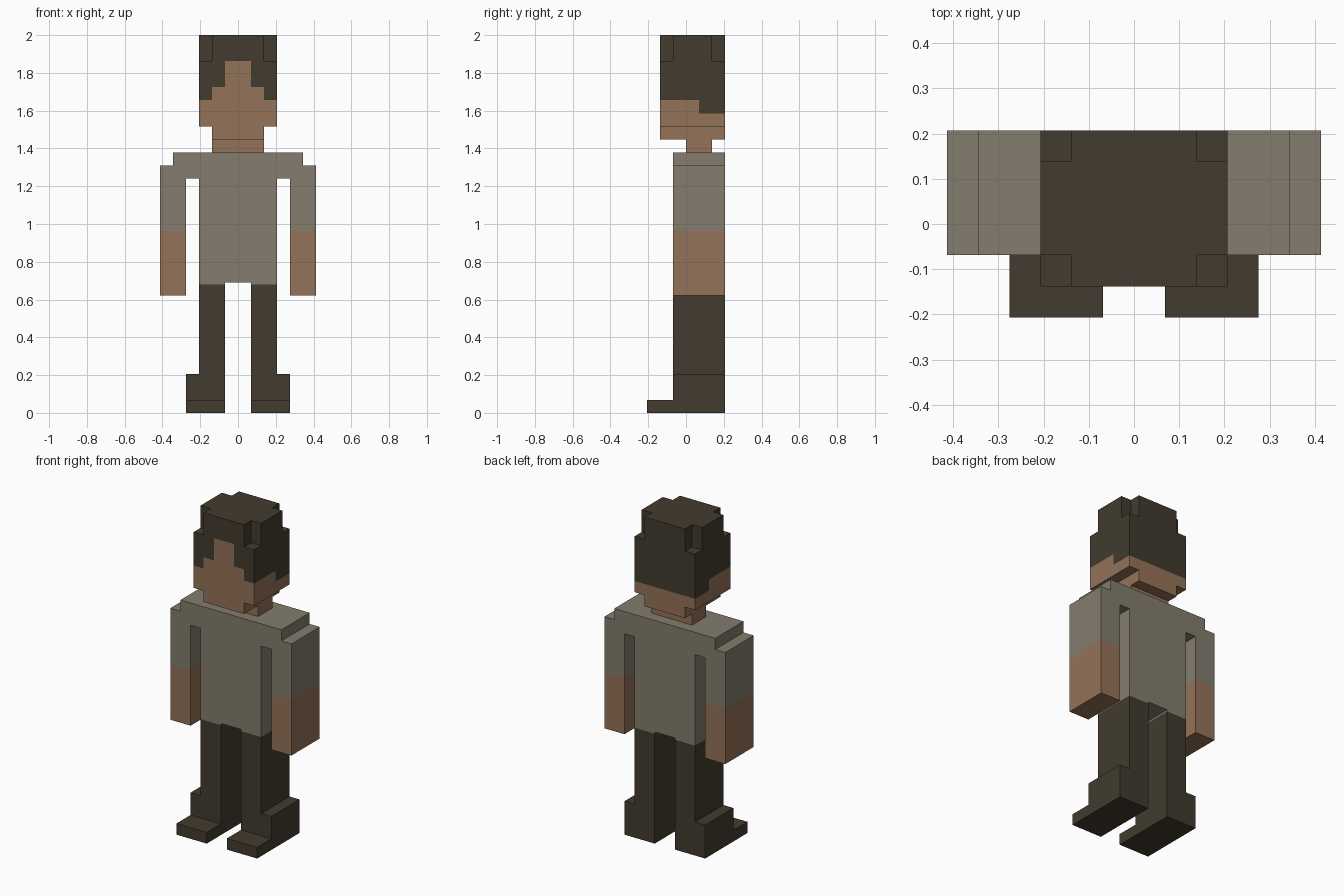
import bpy
import bmesh
from mathutils import Vector

cube = bpy.data.objects.get("Cube")
if cube:
    bpy.data.objects.remove(cube, do_unlink=True)

U = 2 / 29  # one voxel; all sizes below are in voxels


def make_material(name, rgb):
    lin = [((c / 255 + 0.055) / 1.055) ** 2.4 for c in rgb] + [1.0]
    mat = bpy.data.materials.new(name)
    mat.diffuse_color = lin
    mat.use_nodes = True
    bsdf = mat.node_tree.nodes["Principled BSDF"]
    bsdf.inputs["Base Color"].default_value = lin
    bsdf.inputs["Roughness"].default_value = 0.9
    return mat


DARK = make_material("dark brown", (66, 59, 46))
SKIN = make_material("skin", (148, 115, 88))
SHIRT = make_material("grey shirt", (131, 125, 109))


def prism(name, profile, start, end, mats, axis="y", cuts=(), rule=None):
    """Extrude a profile along an axis, slice it at cuts, colour faces by rule."""
    bm = bmesh.new()
    if axis == "y":
        verts = [bm.verts.new((a, start, b)) for a, b in profile]
        move = Vector((0, end - start, 0))
    else:
        verts = [bm.verts.new((a, b, start)) for a, b in profile]
        move = Vector((0, 0, end - start))
    face = bm.faces.new(verts)
    out = bmesh.ops.extrude_face_region(bm, geom=[face], use_keep_orig=True)
    moved = [v for v in out["geom"] if isinstance(v, bmesh.types.BMVert)]
    bmesh.ops.translate(bm, verts=moved, vec=move)
    for i, value in cuts:
        point, normal = Vector(), Vector()
        point[i], normal[i] = value, 1
        bmesh.ops.bisect_plane(bm, geom=bm.verts[:] + bm.edges[:] + bm.faces[:],
                               plane_co=point, plane_no=normal)
    bmesh.ops.recalc_face_normals(bm, faces=bm.faces)
    if rule:
        for f in bm.faces:
            f.material_index = rule(f.calc_center_median(), f.normal)
    bmesh.ops.scale(bm, verts=bm.verts, vec=(U, U, U))
    mesh = bpy.data.meshes.new(name)
    bm.to_mesh(mesh)
    bm.free()
    for m in mats:
        mesh.materials.append(m)
    obj = bpy.data.objects.new(name, mesh)
    bpy.context.collection.objects.link(obj)
    return obj


def rect(x0, x1, y0, y1):
    return [(x0, y0), (x1, y0), (x1, y1), (x0, y1)]


# Torso with shoulders
torso = [(-3, 10), (3, 10), (3, 18), (5, 18), (5, 20),
         (-5, 20), (-5, 18), (-3, 18)]
prism("torso", torso, -1, 3, [SHIRT])

# Arms, legs and toes on both sides
HEM = 9.85
for side, s in (("left", 1), ("right", -1)):
    arm = [(4, 9), (6, 9), (6, 19), (5, 19), (5, 18), (4, 18)]
    prism(side + "_arm", [(s * x, z) for x, z in arm], -1, 3, [SKIN, SHIRT],
          cuts=[(2, 14)], rule=lambda c, n: int(c.z > 14))
    leg = [(1, 0), (4, 0), (4, 3), (3, 3), (3, 10), (1, 10)]
    prism(side + "_leg", [(s * x, z) for x, z in leg], -1, 3, [DARK, SHIRT],
          cuts=[(2, HEM)], rule=lambda c, n: int(c.z > HEM))
    prism(side + "_toe", [(s * x, z) for x, z in rect(1, 4, 0, 1)], -3, -1, [DARK])

# Neck and jaw
prism("neck", rect(-2, 2, 0, 2), 20, 21, [SKIN], axis="z")
prism("jaw", rect(-2, 2, -2, 3), 21, 22, [SKIN], axis="z")


# Hairline: stepped fringe in front, lower at the sides and back
def hair_rule(c, n):
    if n.y < -0.5:
        line = 27 if abs(c.x) < 1 else 25 if abs(c.x) < 2 else 24
    elif abs(n.x) > 0.5:
        line = 24 if c.y < 1 else 23
    else:
        line = 23
    return int(c.z > line)


prism("head", rect(-3, 3, -2, 3), 22, 27, [SKIN, DARK], axis="z",
      cuts=[(0, -2), (0, -1), (0, 1), (0, 2), (1, 1), (2, 23), (2, 24), (2, 25)],
      rule=hair_rule)

# Hair crown with notched corners
crown = [(-2, -2), (2, -2), (2, -1), (3, -1), (3, 2), (2, 2),
         (2, 3), (-2, 3), (-2, 2), (-3, 2), (-3, -1), (-2, -1)]
prism("hair_crown", crown, 27, 29, [DARK], axis="z")
